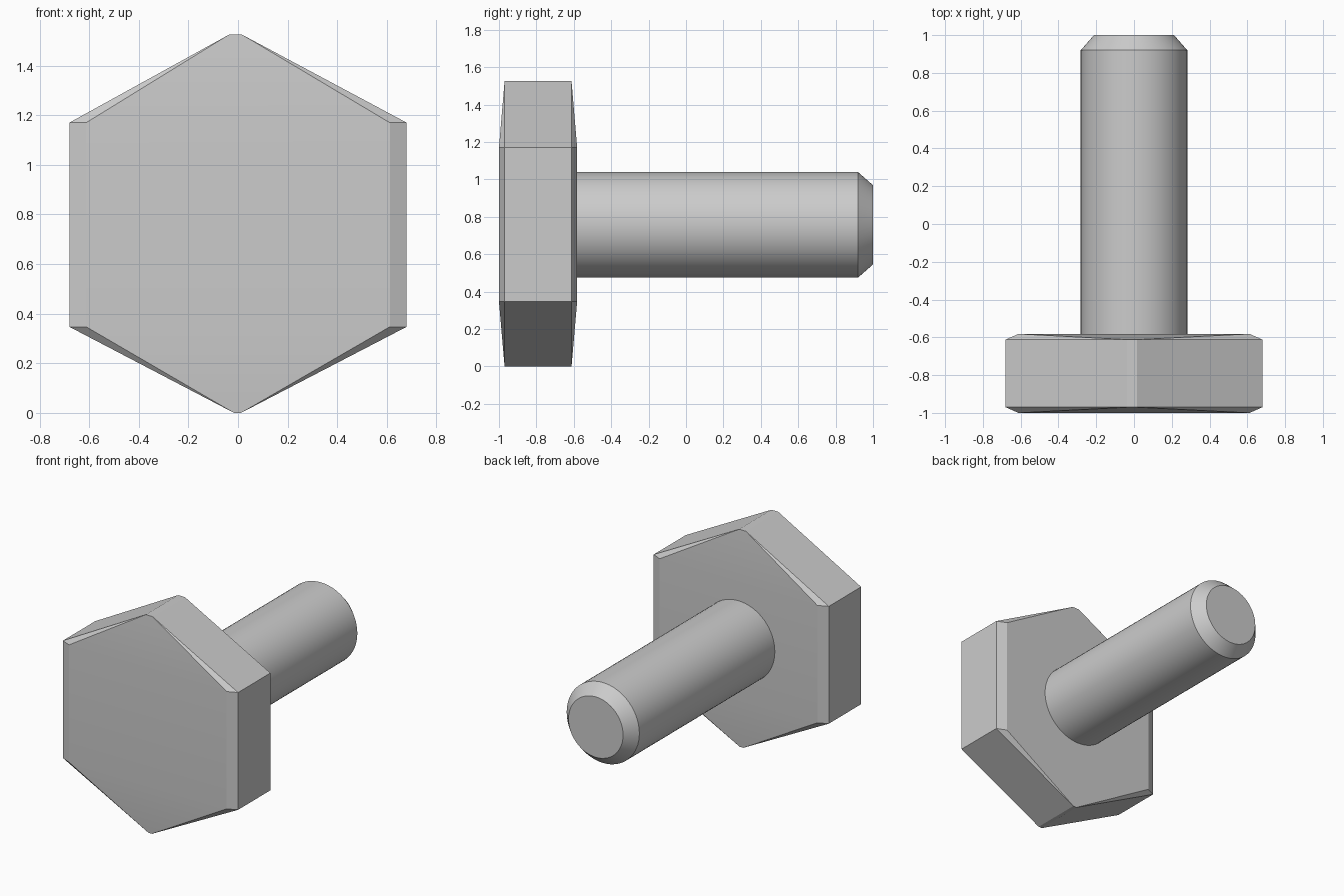
import bpy, bmesh
from math import sin, cos, pi, radians

if "Cube" in bpy.data.objects:
    bpy.data.objects.remove(bpy.data.objects["Cube"])


def make_object(name, bm, angle):
    bmesh.ops.remove_doubles(bm, verts=bm.verts, dist=1e-4)
    bmesh.ops.recalc_face_normals(bm, faces=bm.faces)
    mesh = bpy.data.meshes.new(name)
    bm.to_mesh(mesh)
    bm.free()
    obj = bpy.data.objects.new(name, mesh)
    bpy.context.collection.objects.link(obj)
    bpy.ops.object.select_all(action='DESELECT')
    obj.select_set(True)
    bpy.context.view_layer.objects.active = obj
    bpy.ops.object.shade_smooth_by_angle(angle=radians(angle))
    return obj


def bridge(bm, rings):
    n = len(rings[0])
    for a, b in zip(rings, rings[1:]):
        for i in range(n):
            j = (i + 1) % n
            bm.faces.new((a[i], a[j], b[j], b[i]))


# Hexagonal head: shoulders are chamfered, the tips stay on the outer outline
bm = bmesh.new()


def hex_ring(half_width, y_side, y_tip):
    outline = [(half_width, 0.347, y_side), (half_width, 1.17, y_side),
               (0.016, 1.525, y_tip), (-0.036, 1.525, y_tip),
               (-half_width, 1.17, y_side), (-half_width, 0.347, y_side),
               (-0.016, 0.0, y_tip), (0.012, 0.0, y_tip)]
    return [bm.verts.new((x, y, z)) for x, z, y in outline]


front, back = -0.97, -0.612
rings = [hex_ring(0.612, -1.0, front), hex_ring(0.68, front, front),
         hex_ring(0.68, back, back), hex_ring(0.612, -0.582, back)]
bridge(bm, rings)
# Each end is a flat middle panel with two slightly leaning gables
for r in (rings[0], rings[-1]):
    for ids in ((0, 1, 4, 5), (1, 2, 3, 4), (5, 6, 7, 0)):
        bm.faces.new([r[i] for i in ids])
make_object("bolt_head", bm, 12)

# Round shank with chamfered tip
bm = bmesh.new()
SEG = 64
rings = []
for y, radius in ((-0.7, 0.282), (0.92, 0.282), (1.0, 0.212)):
    rings.append([bm.verts.new((radius * cos(2 * pi * i / SEG), y,
                                0.757 + radius * sin(2 * pi * i / SEG)))
                  for i in range(SEG)])
bridge(bm, rings)
bm.faces.new(rings[0])
bm.faces.new(rings[-1])
make_object("bolt_shank", bm, 30)
